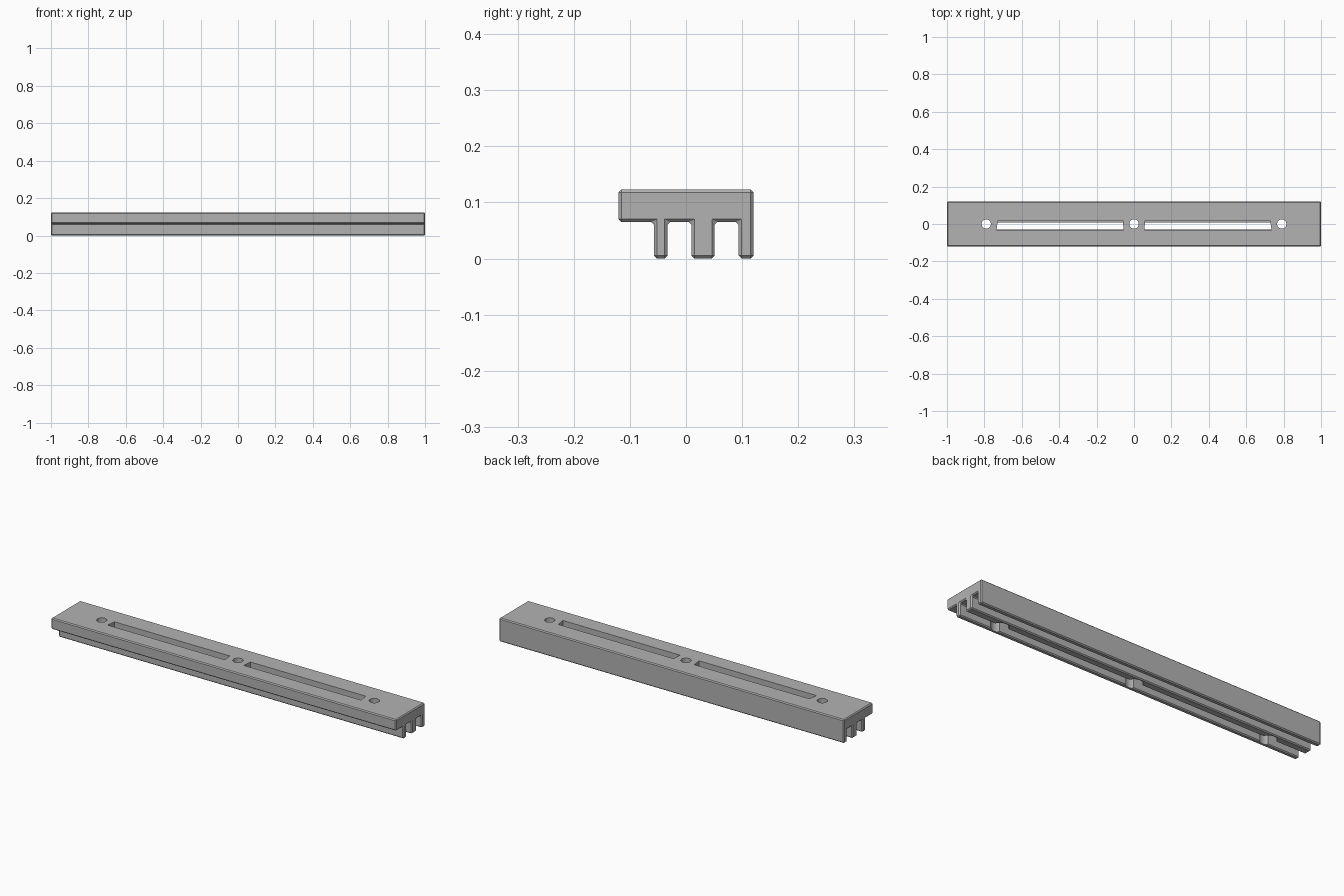
import bpy, bmesh, math

if "Cube" in bpy.data.objects:
    bpy.data.objects.remove(bpy.data.objects["Cube"], do_unlink=True)

HALF, WIDE, TOP, STEP = 1.0, 0.12, 0.123, 0.065
RIBS = [(-0.057, -0.033), (0.01, 0.051), (0.094, WIDE)]

grey = bpy.data.materials.new("mid grey")
grey.use_nodes = True
colour = (0.45, 0.45, 0.45, 1)
grey.diffuse_color = colour
grey.node_tree.nodes["Principled BSDF"].inputs["Base Color"].default_value = colour


def prism(name, outline, place, axis, bevel=0):
    """Extrude a closed 2D outline along an axis, chamfering every edge."""
    bm = bmesh.new()
    face = bm.faces.new([bm.verts.new(place(p)) for p in outline])
    out = bmesh.ops.extrude_face_region(bm, geom=[face], use_keep_orig=True)
    verts = [v for v in out["geom"] if isinstance(v, bmesh.types.BMVert)]
    bmesh.ops.translate(bm, verts=verts, vec=axis)
    bmesh.ops.recalc_face_normals(bm, faces=bm.faces)
    if bevel:
        bmesh.ops.bevel(bm, geom=bm.edges[:], offset=bevel, segments=1,
                        affect='EDGES', clamp_overlap=True)
        bmesh.ops.recalc_face_normals(bm, faces=bm.faces)
    mesh = bpy.data.meshes.new(name)
    bm.to_mesh(mesh)
    bm.free()
    mesh.materials.append(grey)
    obj = bpy.data.objects.new(name, mesh)
    bpy.context.collection.objects.link(obj)
    return obj


def upright(name, outline, z0, z1):
    return prism(name, outline, lambda p: (p[0], p[1], z0), (0, 0, z1 - z0))


def circle(x, radius, sides=32):
    angles = [2 * math.pi * i / sides for i in range(sides)]
    return [(x + radius * math.cos(a), radius * math.sin(a)) for a in angles]


# Long bar: one comb-shaped section with chamfered edges
section = [(WIDE, TOP), (-WIDE, TOP), (-WIDE, STEP)]
for a, b in RIBS:
    section += [(a, STEP), (a, 0), (b, 0), (b, STEP)]
section.pop()
bar = prism("slotted_bar", section, lambda p: (-HALF, p[0], p[1]),
            (2 * HALF, 0, 0), 0.005)

# Screw holes with wider clearance through the ribs
cutters = []
for x in (-0.79, 0, 0.79):
    cutters.append(upright("hole_cutter", circle(x, 0.025), -0.05, 0.2))
    cutters.append(upright("clearance_cutter", circle(x, 0.042), -0.05, STEP + 0.002))

# Two long slots with slightly slanted ends
for side in (-1, 1):
    slot = [(0.06, 0.018), (0.728, 0.018), (0.735, -0.031), (0.055, -0.031)]
    cutters.append(upright("slot_cutter", [(side * x, y) for x, y in slot],
                           STEP - 0.002, 0.2))

bpy.context.view_layer.objects.active = bar
bar.select_set(True)
for cutter in cutters:
    mod = bar.modifiers.new("cut", 'BOOLEAN')
    mod.operation, mod.solver, mod.object = 'DIFFERENCE', 'EXACT', cutter
    bpy.ops.object.modifier_apply(modifier=mod.name)
    bpy.data.objects.remove(cutter, do_unlink=True)
bpy.ops.object.shade_smooth_by_angle(angle=math.radians(30))
